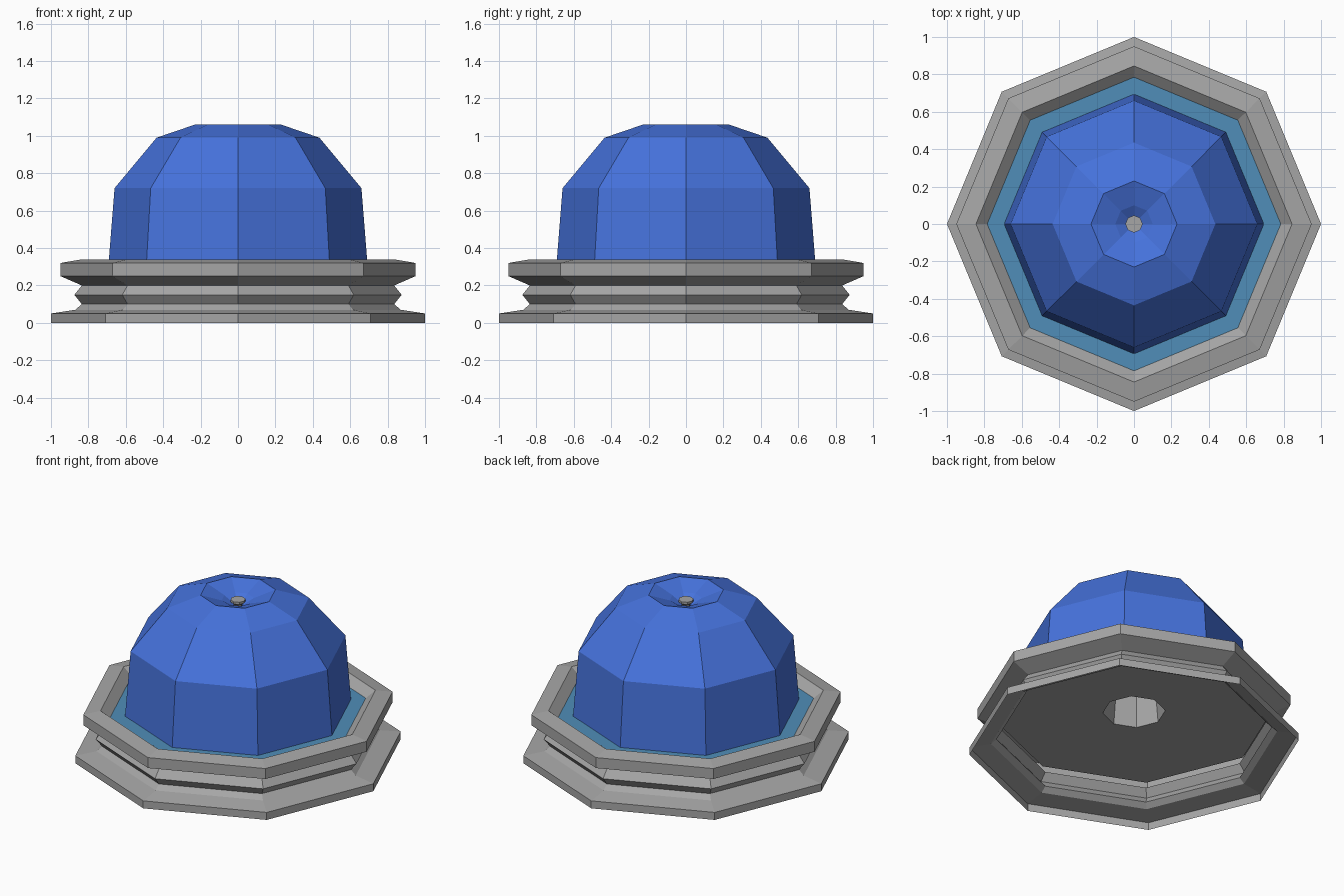
import bpy, math

if "Cube" in bpy.data.objects:
    bpy.data.objects.remove(bpy.data.objects["Cube"])

SIDES = 8


def material(name, rgb):
    m = bpy.data.materials.new(name)
    m.diffuse_color = (*rgb, 1.0)
    m.use_nodes = True
    m.node_tree.nodes["Principled BSDF"].inputs["Base Color"].default_value = m.diffuse_color
    return m


GREY = material("grey_metal", (0.38, 0.38, 0.38))
BLUE = material("blue_glass", (0.061, 0.17, 0.72))
TEAL = material("teal_seal", (0.08, 0.27, 0.48))


def lathe(name, profile, mat, cap=False):
    """Spin a (radius, height) profile into an eight-sided surface."""
    verts, faces = [], []
    for r, z in profile:
        for j in range(SIDES):
            a = 2 * math.pi * j / SIDES
            verts.append((r * math.cos(a), r * math.sin(a), z))
    for i in range(len(profile) - 1):
        for j in range(SIDES):
            k = (j + 1) % SIDES
            a, b = i * SIDES, (i + 1) * SIDES
            faces.append((a + j, a + k, b + k, b + j))
    if cap:
        top = (len(profile) - 1) * SIDES
        faces.append(tuple(range(top, top + SIDES)))
    mesh = bpy.data.meshes.new(name)
    mesh.from_pydata(verts, [], faces)
    mesh.materials.append(mat)
    mesh.update()
    ob = bpy.data.objects.new(name, mesh)
    bpy.context.collection.objects.link(ob)
    return ob


# Hollow base: flange, ribbed neck and raised rim, open underneath
lathe("base", [(1.0, 0.0), (1.0, 0.05), (0.87, 0.07), (0.835, 0.10),
               (0.875, 0.15), (0.835, 0.20), (0.95, 0.25), (0.95, 0.32),
               (0.845, 0.338), (0.785, 0.29)], GREY)

# Floor plate inside the base, with a central hole
lathe("floor_plate", [(0.19, 0.25), (0.86, 0.25)], GREY)

# Seal around the foot of the dome
lathe("seal", [(0.787, 0.29), (0.67, 0.29)], TEAL)

# Dome with a dimpled top
lathe("dome", [(0.695, 0.28), (0.66, 0.72), (0.435, 0.99), (0.23, 1.06),
               (0.10, 1.015), (0.03, 0.975)], BLUE)

# Post inside the dome and the small screw head showing at the top
lathe("inner_post", [(0.19, 0.25), (0.17, 0.45), (0.10, 0.60), (0.025, 0.70),
                     (0.025, 0.985), (0.046, 1.0), (0.046, 1.015)], GREY, cap=True)
